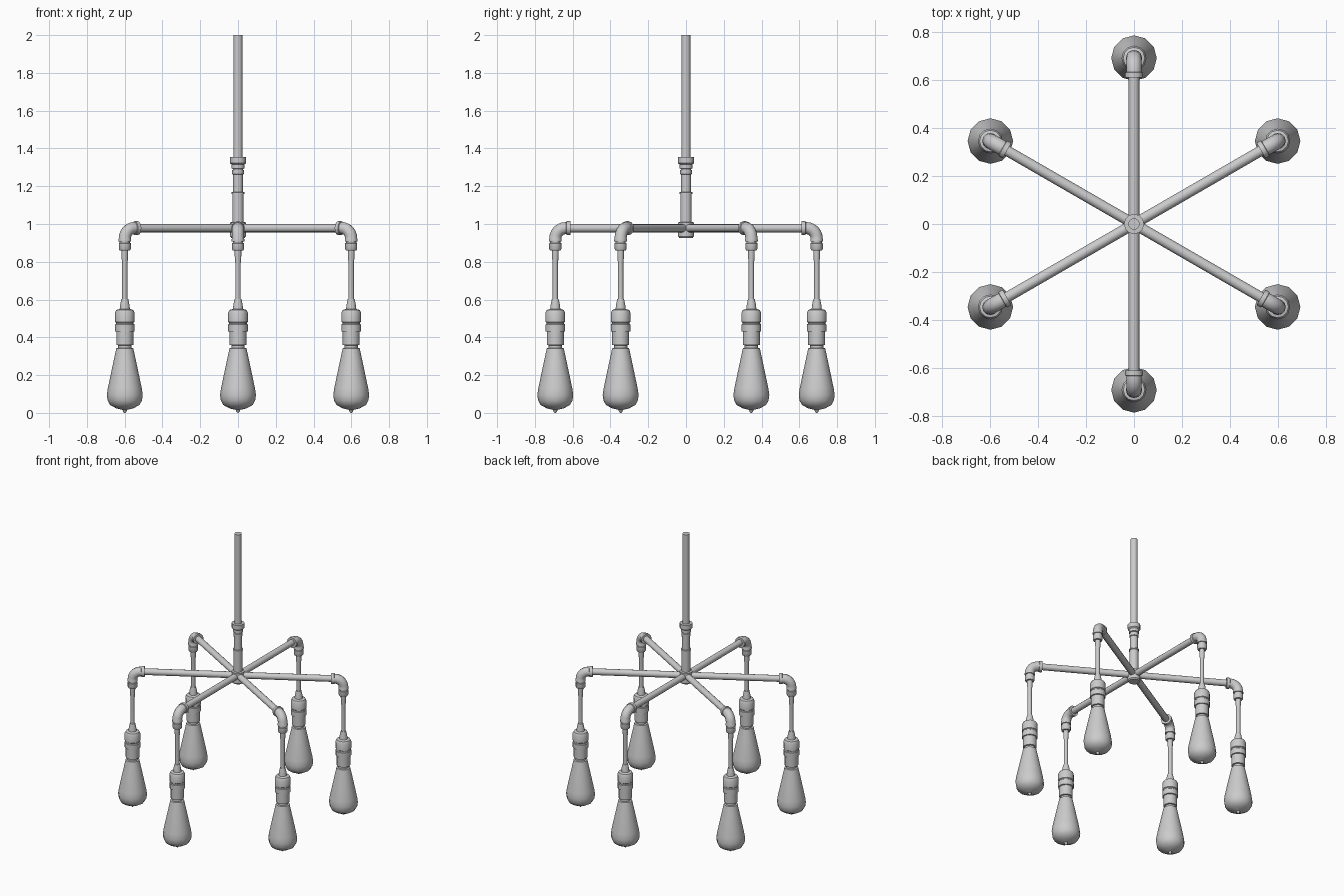
import bpy, bmesh
from math import sin, cos, pi, radians
from mathutils import Vector, Matrix

if "Cube" in bpy.data.objects:
    bpy.data.objects.remove(bpy.data.objects["Cube"])

SEG = 12
ARM_Z = 0.978
LAMP_R = 0.692


def tube(name, rings, seg=SEG, smooth=35):
    """rings: (centre x, centre z, radius, heading angle in the xz plane)."""
    bm = bmesh.new()
    loops = []
    for x, z, r, a in rings:
        normal = Vector((-sin(a), 0, cos(a)))
        side = Vector((0, 1, 0))
        loops.append([bm.verts.new(Vector((x, 0, z))
                      + r * (normal * cos(2 * pi * i / seg) + side * sin(2 * pi * i / seg)))
                      for i in range(seg)])
    for p, q in zip(loops, loops[1:]):
        for i in range(seg):
            j = (i + 1) % seg
            bm.faces.new((p[i], p[j], q[j], q[i]))
    bm.faces.new(loops[0])
    bm.faces.new(loops[-1])
    bmesh.ops.recalc_face_normals(bm, faces=bm.faces)
    me = bpy.data.meshes.new(name)
    bm.to_mesh(me)
    bm.free()
    ob = bpy.data.objects.new(name, me)
    bpy.context.collection.objects.link(ob)
    bpy.ops.object.select_all(action='DESELECT')
    ob.select_set(True)
    bpy.context.view_layer.objects.active = ob
    bpy.ops.object.shade_smooth_by_angle(angle=radians(smooth))
    return ob


def lathe(name, profile, x=0.0, seg=SEG):
    """profile: (radius, z) going up."""
    return tube(name, [(x, z, r, pi / 2) for r, z in profile], seg)


# Central ceiling rod, couplings and hub
lathe("ceiling_rod", [(0.024, 1.30), (0.024, 2.0)])
lathe("rod_coupling", [(0.026, 1.16), (0.026, 1.262), (0.031, 1.264), (0.031, 1.285),
                       (0.027, 1.287), (0.027, 1.292), (0.034, 1.294), (0.034, 1.315),
                       (0.042, 1.322), (0.042, 1.355), (0.024, 1.356)])
lathe("hub_neck", [(0.03, 1.0), (0.03, 1.158), (0.034, 1.16), (0.034, 1.168), (0.024, 1.169)])
lathe("hub", [(0.036, 0.927), (0.042, 0.935), (0.042, 1.008), (0.03, 1.011)])

# One arm with its lamp, along +x
arm = tube("arm_pipe", [(0.0, ARM_Z, 0.022, 0), (0.63, ARM_Z, 0.022, 0)])

# Elbow: collar, quarter bend, lower rim
R = 0.054
cx, cz = LAMP_R - R, ARM_Z - R
rings = [(0.612, ARM_Z, 0.037, 0), (0.632, ARM_Z, 0.037, 0), (0.634, ARM_Z, 0.032, 0)]
for k in range(7):
    a = pi / 2 * k / 6
    rings.append((cx + R * sin(a), cz + R * cos(a), 0.032, -a))
rings += [(LAMP_R, 0.918, 0.034, -pi / 2), (LAMP_R, 0.908, 0.034, -pi / 2)]
elbow = tube("elbow", rings)

stem = lathe("drop_stem", [(0.014, 0.58), (0.014, 0.79), (0.017, 0.82), (0.018, 0.86),
                           (0.028, 0.861), (0.032, 0.868), (0.032, 0.898), (0.027, 0.9),
                           (0.027, 0.915)], LAMP_R)

socket = lathe("lamp_socket", [(0.035, 0.335), (0.035, 0.358), (0.045, 0.36), (0.045, 0.43),
                               (0.052, 0.432), (0.052, 0.468), (0.047, 0.472), (0.047, 0.478),
                               (0.052, 0.482), (0.052, 0.53), (0.045, 0.545), (0.027, 0.55),
                               (0.024, 0.575), (0.018, 0.603)], LAMP_R)

bulb = lathe("bulb", [(0.003, 0.0), (0.009, 0.006), (0.012, 0.016), (0.045, 0.024),
                      (0.078, 0.042), (0.091, 0.066), (0.095, 0.095), (0.090, 0.13),
                      (0.069, 0.23), (0.045, 0.342), (0.034, 0.345)], LAMP_R)

# Repeat the arm six times around the hub
for part in (arm, elbow, stem, socket, bulb):
    base = part.name
    for k in range(6):
        ob = part if k == 0 else part.copy()
        if k:
            bpy.context.collection.objects.link(ob)
        ob.name = f"{base}_{k + 1}"
        ob.rotation_euler = (0, 0, radians(30 + 60 * k))
